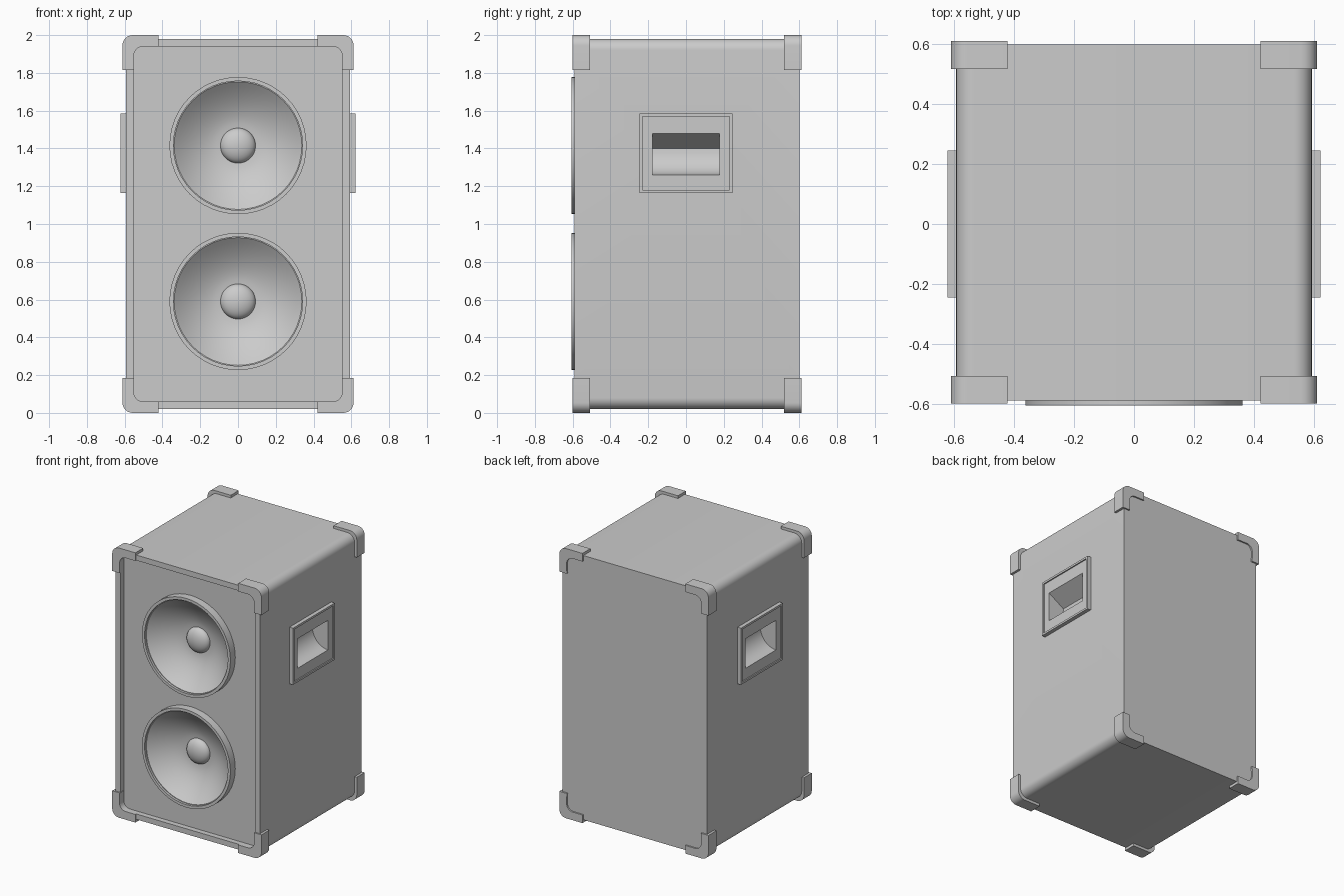
import bpy, bmesh, math
from mathutils import Matrix, Vector

if "Cube" in bpy.data.objects:
    bpy.data.objects.remove(bpy.data.objects["Cube"], do_unlink=True)

grey = bpy.data.materials.new("plain_grey")
grey.use_nodes = True
grey.diffuse_color = (0.6, 0.6, 0.6, 1)
grey.node_tree.nodes["Principled BSDF"].inputs["Base Color"].default_value = (0.6, 0.6, 0.6, 1)

MID = 1.0  # every object has its origin at half height, so mirroring works


def finish(name, bm):
    bmesh.ops.remove_doubles(bm, verts=bm.verts, dist=1e-5)
    bmesh.ops.recalc_face_normals(bm, faces=bm.faces)
    mesh = bpy.data.meshes.new(name)
    bm.to_mesh(mesh)
    bm.free()
    mesh.materials.append(grey)
    obj = bpy.data.objects.new(name, mesh)
    obj.location.z = MID
    bpy.context.collection.objects.link(obj)
    return obj


def prism(name, outline, y0, y1):
    """Extrude an (x, z) outline along y; z is measured from mid height."""
    bm = bmesh.new()
    face = bm.faces.new([bm.verts.new((x, y0, z)) for x, z in outline])
    new = bmesh.ops.extrude_face_region(bm, geom=[face])["geom"]
    bmesh.ops.translate(bm, vec=(0, y1 - y0, 0),
                        verts=[v for v in new if isinstance(v, bmesh.types.BMVert)])
    return finish(name, bm)


def box_outline(x0, x1, z0, z1):
    return [(x0, z0), (x1, z0), (x1, z1), (x0, z1)]


def arc(cx, cz, r, start, steps=8):
    angles = [start + math.pi / 2 * i / steps for i in range(steps + 1)]
    return [(cx + r * math.cos(a), cz + r * math.sin(a)) for a in angles]


def rounded(hx, hz, r):
    points = []
    for i, (sx, sz) in enumerate([(1, 1), (-1, 1), (-1, -1), (1, -1)]):
        points += arc(sx * (hx - r), sz * (hz - r), r, i * math.pi / 2)
    return points


def lathe(name, profile, height):
    """Spin an (r, y) profile about a horizontal axis."""
    bm = bmesh.new()
    verts = [bm.verts.new((r, y, 0)) for r, y in profile]
    edges = [bm.edges.new(pair) for pair in zip(verts, verts[1:])]
    bmesh.ops.spin(bm, geom=verts + edges, cent=(0, 0, 0), axis=(0, 1, 0),
                   angle=2 * math.pi, steps=48, use_merge=True)
    bmesh.ops.translate(bm, verts=bm.verts, vec=(0, 0, height - MID))
    return finish(name, bm)


def activate(obj):
    bpy.ops.object.select_all(action='DESELECT')
    obj.select_set(True)
    bpy.context.view_layer.objects.active = obj


def mirror(obj, x=True, z=False):
    activate(obj)
    mod = obj.modifiers.new("Mirror", 'MIRROR')
    mod.use_axis = (x, False, z)
    mod.use_mirror_merge = False
    bpy.ops.object.modifier_apply(modifier=mod.name)
    return obj


def cut(obj, cutter):
    cutter.hide_render = True
    activate(obj)
    mod = obj.modifiers.new("Cut", 'BOOLEAN')
    mod.operation = 'DIFFERENCE'
    mod.solver = 'EXACT'
    mod.object = cutter
    bpy.ops.object.modifier_apply(modifier=mod.name)


def smooth(obj):
    activate(obj)
    bpy.ops.object.shade_smooth_by_angle(angle=math.radians(30))


# Cabinet with rounded long edges and a recessed front baffle
cabinet = prism("cabinet", rounded(0.594, 0.98, 0.06), -0.59, 0.60)
cutters = [prism("baffle_cutter", rounded(0.552, 0.94, 0.05), -0.7, -0.55)]
cut(cabinet, cutters[0])

# Two speakers: raised ring, hollow cone and domed centre
speaker_profile = [(0, -0.41), (0.345, -0.41), (0.345, -0.53), (0.363, -0.53),
                   (0.363, -0.607), (0.342, -0.607), (0.342, -0.59)]
for i in range(11):
    t = i / 10
    speaker_profile.append((0.338 - 0.245 * t, -0.59 + 0.13 * (1 - (1 - t) ** 1.7)))
for i in range(1, 9):
    a = math.pi / 2 * i / 8
    speaker_profile.append((0.093 * math.cos(a), -0.46 - 0.05 * math.sin(a)))
for label, height in (("upper", 1.415), ("lower", 0.59)):
    hole = lathe(label + "_hole_cutter", [(0, -0.7), (0.35, -0.7), (0.35, -0.4), (0, -0.4)], height)
    cutters.append(hole)
    cut(cabinet, hole)
    smooth(lathe(label + "_speaker", speaker_profile, height))

# Recessed side handles: framed plate and a scooped finger pocket
plate = mirror(prism("handle_plates", box_outline(0.57, 0.623, 0.165, 0.585), -0.245, 0.245))
inset = mirror(prism("plate_cutter", box_outline(0.614, 0.66, 0.18, 0.57), -0.23, 0.23))
scoop = [(0.66, 0.26)]
for i in range(9):
    a = math.pi / 2 * i / 8
    scoop.append((0.615 - 0.13 * math.sin(a), 0.40 - 0.14 * math.cos(a)))
scoop += [(0.615, 0.48), (0.66, 0.48)]
pocket = mirror(prism("pocket_cutter", scoop, -0.178, 0.178))
cutters += [inset, pocket]
cut(plate, inset)
cut(plate, pocket)
cut(cabinet, pocket)
smooth(plate)
smooth(cabinet)

# Corner guards wrapped round all eight corners
guard = [(0.55, 0.815), (0.612, 0.815)] + arc(0.557, 0.945, 0.055, 0) + [(0.422, 1.0), (0.422, 0.94)]
guard += arc(0.502, 0.89, 0.05, 0)[::-1]
for name, y0, y1 in (("front_corner_guards", -0.60, -0.508), ("back_corner_guards", 0.518, 0.611)):
    smooth(mirror(prism(name, guard, y0, y1), z=True))

for cutter in cutters:
    bpy.data.objects.remove(cutter, do_unlink=True)
